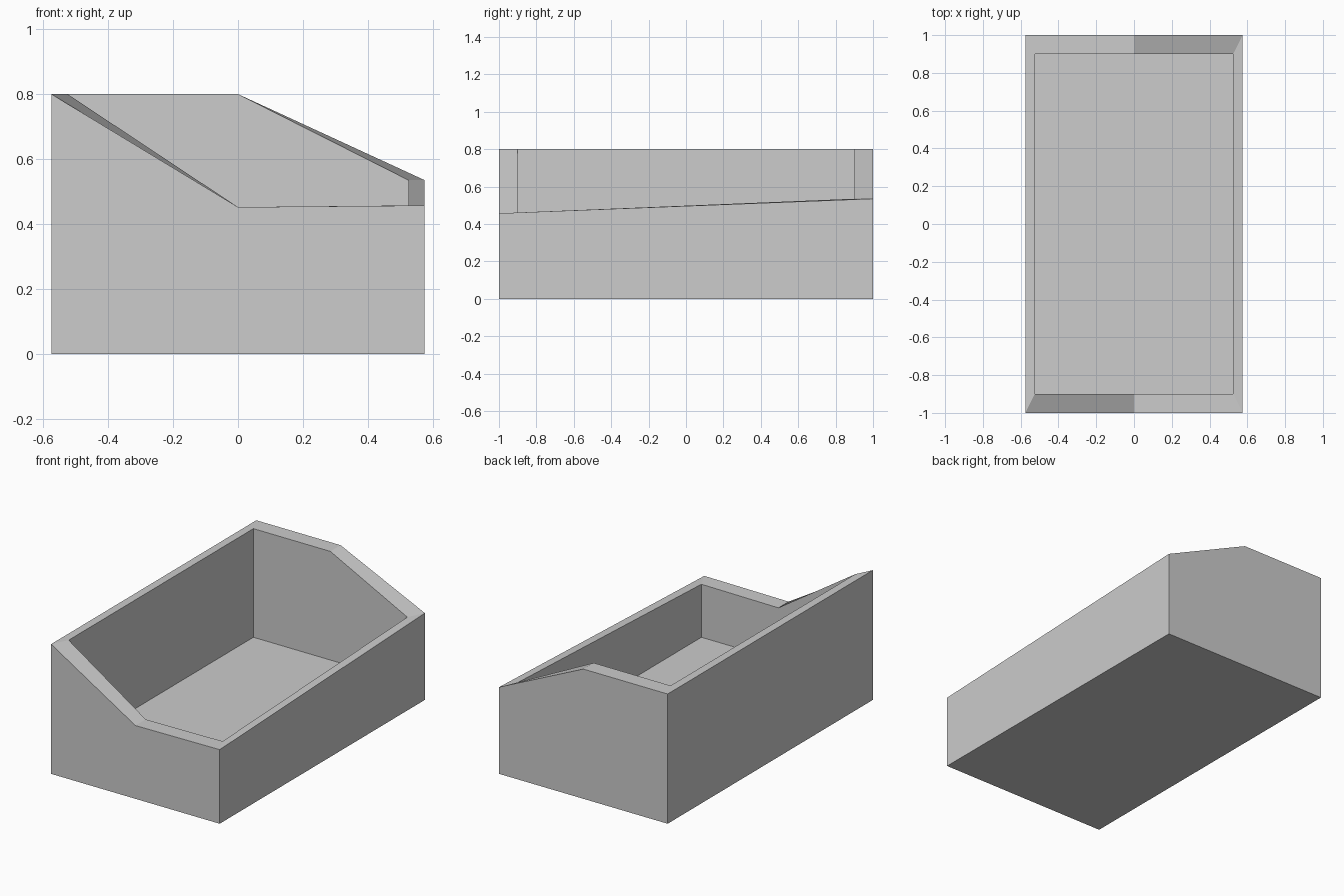
import bpy
import bmesh

cube = bpy.data.objects.get("Cube")
if cube:
    bpy.data.objects.remove(cube, do_unlink=True)

GREY = (0.604, 0.604, 0.604, 1.0)
FLOOR_Z = 0.13

# Rim stations around the box: x side, y side, height
RIM = [(-1, -1, 0.8), (0, -1, 0.452), (1, -1, 0.457),
       (1, 1, 0.535), (0, 1, 0.8), (-1, 1, 0.8)]


def ring(bm, half_x, half_y, z=None):
    """One loop of vertices, following the rim heights unless z is given."""
    return [bm.verts.new((sx * half_x, sy * half_y, h if z is None else z))
            for sx, sy, h in RIM]


def bridge(bm, a, b):
    """Quads joining two matching loops."""
    n = len(a)
    for i in range(n):
        j = (i + 1) % n
        bm.faces.new((a[i], a[j], b[j], b[i]))


material = bpy.data.materials.new("plain grey")
material.use_nodes = True
material.diffuse_color = GREY
material.node_tree.nodes["Principled BSDF"].inputs["Base Color"].default_value = GREY

# Open box: outer walls, sloping rim, inner walls, then both floors
bm = bmesh.new()
outer_base = ring(bm, 0.575, 1.0, 0.0)
outer_rim = ring(bm, 0.575, 1.0)
inner_rim = ring(bm, 0.525, 0.9)
inner_base = ring(bm, 0.525, 0.9, FLOOR_Z)
for lower, upper in ((outer_base, outer_rim), (outer_rim, inner_rim),
                     (inner_rim, inner_base)):
    bridge(bm, lower, upper)
bm.faces.new(reversed(outer_base))
bm.faces.new(inner_base)
bmesh.ops.recalc_face_normals(bm, faces=bm.faces)

mesh = bpy.data.meshes.new("open_box")
bm.to_mesh(mesh)
bm.free()
mesh.materials.append(material)
box = bpy.data.objects.new("open_box", mesh)
bpy.context.collection.objects.link(box)
